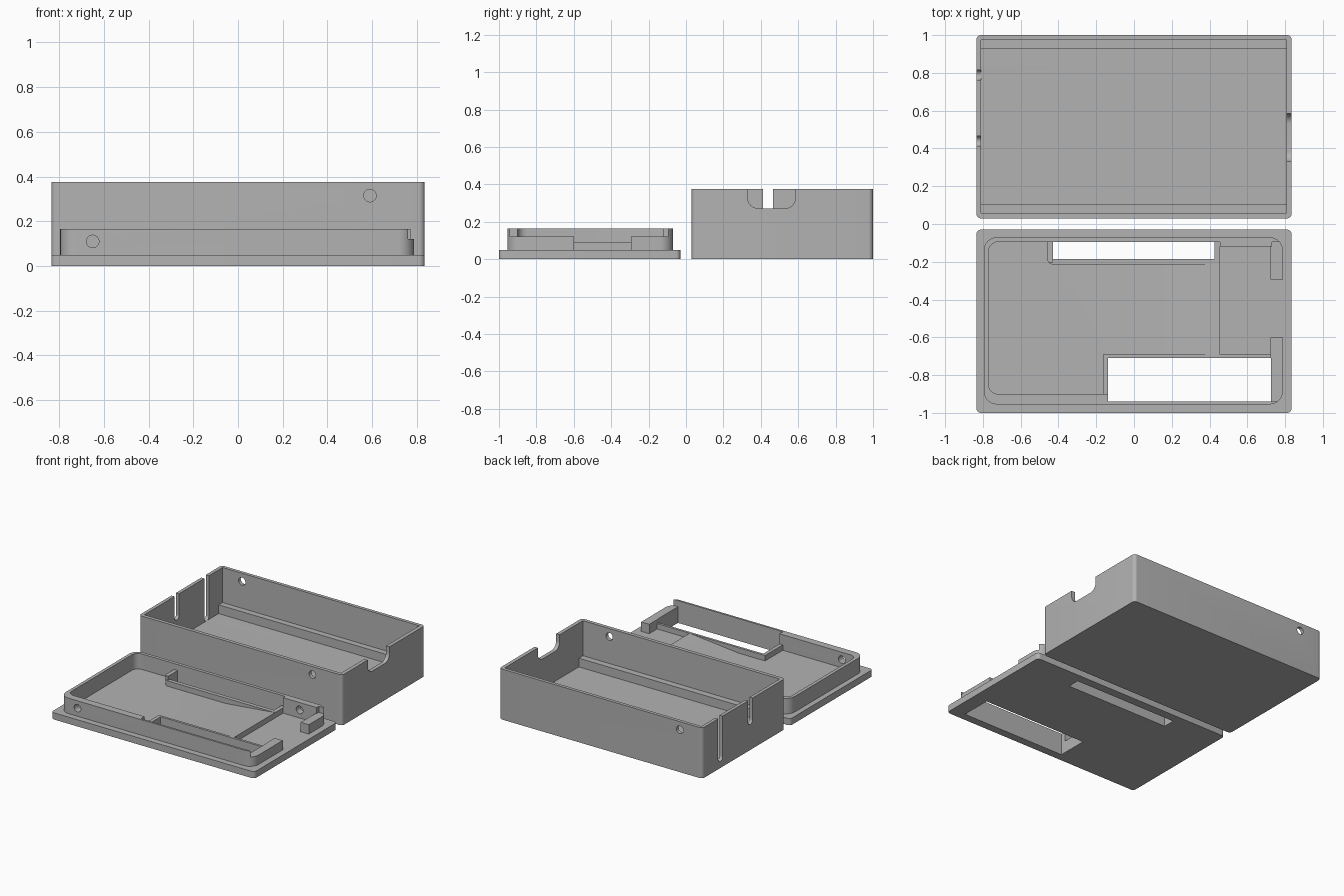
import bpy, bmesh, math

if "Cube" in bpy.data.objects:
    bpy.data.objects.remove(bpy.data.objects["Cube"])

grey = bpy.data.materials.new("grey plastic")
grey.diffuse_color = (0.45, 0.45, 0.45, 1)
grey.use_nodes = True
grey.node_tree.nodes["Principled BSDF"].inputs["Base Color"].default_value = grey.diffuse_color


def rounded(u0, u1, v0, v1, radii=(0, 0, 0, 0), steps=8):
    """Rectangle outline, radii ordered: low-low, high-low, high-high, low-high."""
    pts = []
    corners = [(u0, v0, 1, 1, 180), (u1, v0, -1, 1, 270),
               (u1, v1, -1, -1, 0), (u0, v1, 1, -1, 90)]
    for (u, v, su, sv, start), r in zip(corners, radii):
        if r == 0:
            pts.append((u, v))
            continue
        for i in range(steps + 1):
            a = math.radians(start + 90 * i / steps)
            pts.append((u + su * r + r * math.cos(a), v + sv * r + r * math.sin(a)))
    return pts


def circle(u, v, r, n=32):
    return [(u + r * math.cos(2 * math.pi * i / n), v + r * math.sin(2 * math.pi * i / n))
            for i in range(n)]


def prism(name, outline, lo, hi, axis="z"):
    """Extrude an outline along an axis."""
    place = {"x": lambda u, v, w: (w, u, v),
             "y": lambda u, v, w: (u, w, v),
             "z": lambda u, v, w: (u, v, w)}[axis]
    bm = bmesh.new()
    base = [bm.verts.new(place(u, v, lo)) for u, v in outline]
    top = [bm.verts.new(place(u, v, hi)) for u, v in outline]
    bm.faces.new(base)
    bm.faces.new(top)
    n = len(outline)
    for i in range(n):
        j = (i + 1) % n
        bm.faces.new((base[i], base[j], top[j], top[i]))
    bmesh.ops.recalc_face_normals(bm, faces=bm.faces)
    mesh = bpy.data.meshes.new(name)
    bm.to_mesh(mesh)
    bm.free()
    mesh.materials.append(grey)
    obj = bpy.data.objects.new(name, mesh)
    bpy.context.collection.objects.link(obj)
    return obj


def block(name, x0, x1, y0, y1, z0, z1):
    return prism(name, rounded(x0, x1, y0, y1), z0, z1)


def combine(target, tools, operation):
    """Apply booleans one by one and discard the tools."""
    bpy.context.view_layer.objects.active = target
    for tool in tools:
        mod = target.modifiers.new("bool", "BOOLEAN")
        mod.operation, mod.solver, mod.object = operation, "EXACT", tool
        bpy.ops.object.modifier_apply(modifier=mod.name)
        bpy.data.objects.remove(tool)


def smooth(obj):
    bpy.ops.object.select_all(action="DESELECT")
    obj.select_set(True)
    bpy.context.view_layer.objects.active = obj
    bpy.ops.object.shade_smooth_by_angle(angle=math.radians(30))


HOLE = 0.028

# Case: open box with a ledge along each long wall
case = prism("case", rounded(-0.835, 0.835, 0.03, 1.0, (0.025,) * 4), 0, 0.375)
combine(case, [
    block("cavity", -0.81, 0.807, 0.105, 0.93, 0.05, 0.5),
    block("upper_cavity", -0.81, 0.807, 0.057, 0.975, 0.115, 0.5),
    # cable notch in the right wall
    prism("notch", rounded(0.33, 0.585, 0.272, 0.5, (0.055, 0.055, 0, 0)), 0.75, 0.9, "x"),
    # deep and shallow slots in the left wall
    prism("deep_slot", rounded(0.762, 0.815, 0.05, 0.5, (0.026, 0.026, 0, 0)), -0.9, -0.805, "x"),
    prism("shallow_slot", rounded(0.412, 0.465, 0.19, 0.5, (0.026, 0.026, 0, 0)), -0.9, -0.805, "x"),
    # screw holes
    prism("front_hole", circle(0.59, 0.315, HOLE), 0, 0.1, "y"),
    prism("back_hole", circle(-0.65, 0.315, HOLE), 0.95, 1.05, "y"),
], "DIFFERENCE")
smooth(case)

# Lid rim: raised lip that fits in the case
lid = prism("lid", rounded(-0.835, 0.835, -1.0, -0.03, (0.025,) * 4), 0, 0.05)
rim = prism("rim", rounded(-0.795, 0.788, -0.955, -0.07, (0.07,) * 4), 0.03, 0.165)
combine(rim, [
    prism("rim_cavity", rounded(-0.77, 0.722, -0.9, -0.095, (0.05, 0, 0, 0.05)), 0, 0.3),
    block("end_gap", 0.7, 0.9, -0.6, -0.295, 0, 0.3),
    block("end_step", 0.722, 0.9, -0.94, -0.095, 0.12, 0.3),
], "DIFFERENCE")

# Ramp rising towards the right
ramp = prism("ramp", [(0.052, 0.04), (0.455, 0.04), (0.455, 0.09), (0.052, 0.05)],
             -0.7, -0.205, "y")

combine(lid, [
    rim, ramp,
    block("thick_wall", 0.455, 0.73, -0.12, -0.08, 0.03, 0.165),
    prism("slot_frame", rounded(-0.46, 0.455, -0.215, -0.08, (0.035, 0.02, 0, 0)), 0.03, 0.09),
    prism("slot_end", rounded(-0.46, -0.43, -0.205, -0.08, (0.02, 0, 0, 0)), 0.03, 0.12),
    block("window_frame", -0.165, 0.73, -0.91, -0.692, 0.03, 0.09),
], "UNION")
combine(lid, [
    block("window", -0.138, 0.724, -0.94, -0.71, -0.1, 0.3),
    block("slot", -0.43, 0.425, -0.185, -0.095, -0.1, 0.3),
    prism("front_hole", circle(-0.65, 0.11, HOLE), -1.0, -0.88, "y"),
    prism("back_hole", circle(0.59, 0.11, HOLE), -0.14, -0.04, "y"),
], "DIFFERENCE")
smooth(lid)
